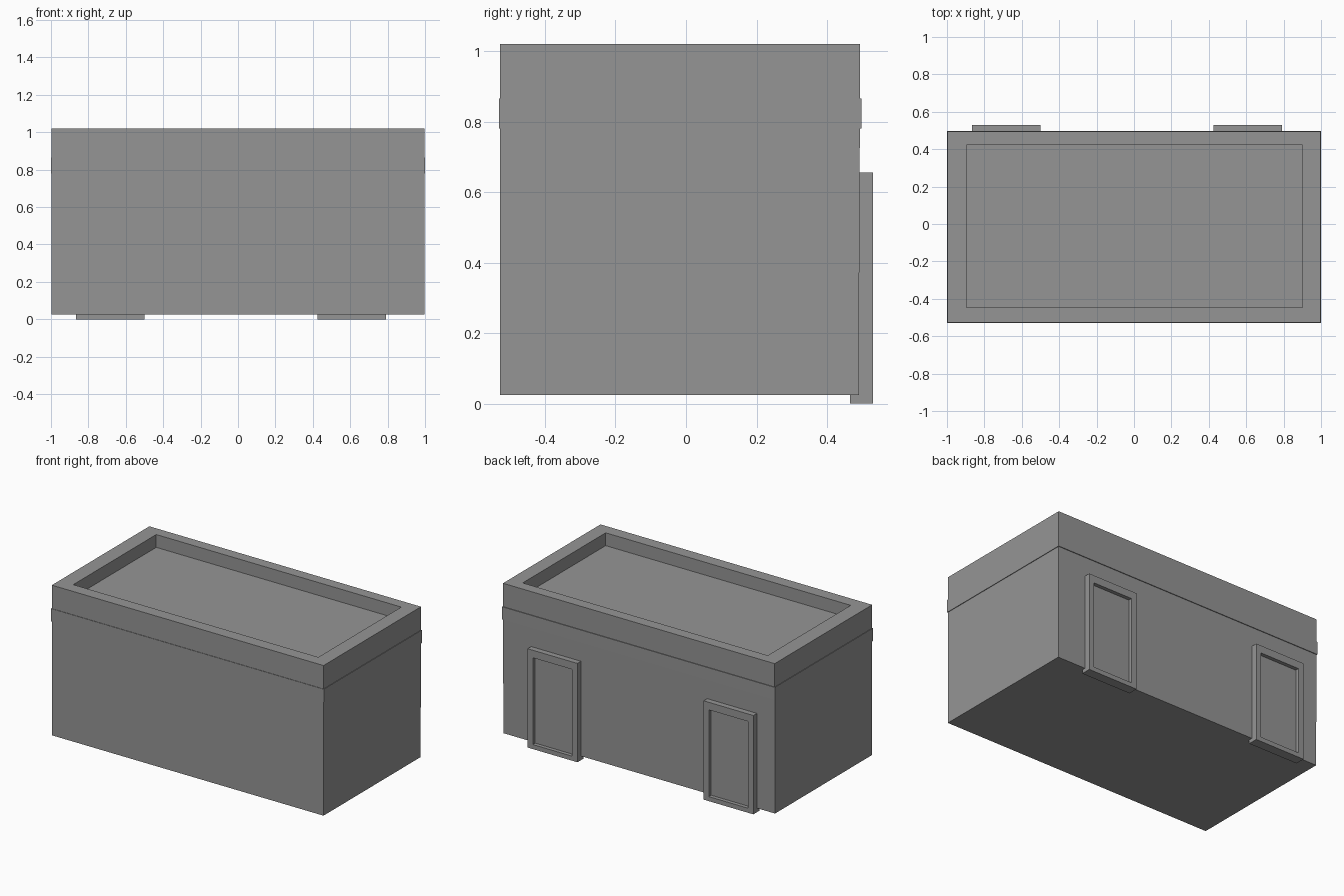
import bpy
import bmesh

default = bpy.data.objects.get("Cube")
if default:
    bpy.data.objects.remove(default, do_unlink=True)

# Single plain grey for the whole building
grey = bpy.data.materials.new("plain grey")
grey.use_nodes = True
colour = (0.3, 0.3, 0.3, 1)
grey.diffuse_color = colour
grey.node_tree.nodes["Principled BSDF"].inputs["Base Color"].default_value = colour


def loft(name, rings, upright=True):
    """Join rectangles (a0, a1, b0, b1, level) in order and cap both ends.
    Upright stacks along z; otherwise along y, with b measured in z."""
    bm = bmesh.new()
    loops = []
    for a0, a1, b0, b1, level in rings:
        corners = [(a0, b0), (a1, b0), (a1, b1), (a0, b1)]
        loops.append([bm.verts.new((a, b, level) if upright else (a, level, b))
                      for a, b in corners])
    for low, high in zip(loops, loops[1:]):
        for i in range(4):
            j = (i + 1) % 4
            bm.faces.new((low[i], low[j], high[j], high[i]))
    bm.faces.new(loops[0])
    bm.faces.new(loops[-1])
    bmesh.ops.recalc_face_normals(bm, faces=bm.faces)
    mesh = bpy.data.meshes.new(name)
    bm.to_mesh(mesh)
    bm.free()
    mesh.materials.append(grey)
    obj = bpy.data.objects.new(name, mesh)
    bpy.context.collection.objects.link(obj)
    return obj


# Walls, rising to a parapet around the sunken flat roof
side, front, back, top = 0.996, -0.527, 0.494, 1.02
roof = (-0.895, 0.902, -0.447, 0.422)
loft("walls_and_roof", [
    (-side, side, front, 0.49, 0.025),
    (-side, side, front, back, top),
    (*roof, top),
    (*roof, 0.935),
])

# Thin raised band below the parapet
loft("wall_band", [(-1, 1, -0.53, 0.498, z) for z in (0.78, 0.865)])

# Two framed doors on the back wall, each with a recessed panel
for name, x0 in (("right_door", -0.865), ("left_door", 0.425)):
    x1 = x0 + 0.365
    outer = (x0, x1, 0, 0.655)
    opening = (x0 + 0.038, x1 - 0.038, 0.03, 0.605)
    loft(name, [(*outer, 0.465), (*outer, 0.53),
                (*opening, 0.53), (*opening, 0.505)], upright=False)
